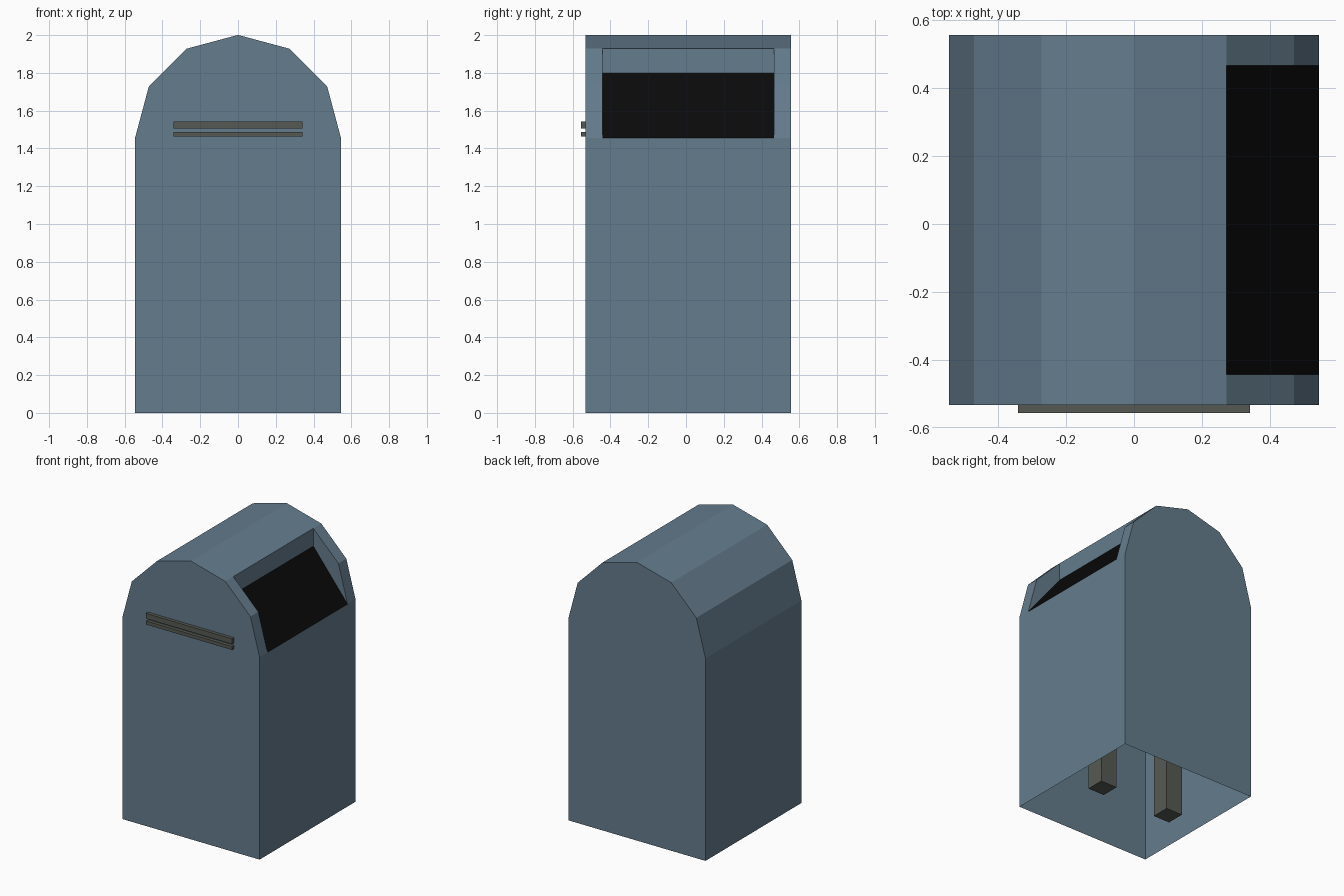
import bpy, bmesh, math

if "Cube" in bpy.data.objects:
    bpy.data.objects.remove(bpy.data.objects["Cube"])


def material(name, rgb):
    m = bpy.data.materials.new(name)
    m.diffuse_color = (*rgb, 1)
    m.use_nodes = True
    m.node_tree.nodes["Principled BSDF"].inputs["Base Color"].default_value = m.diffuse_color
    return m


BLUE = material("slate_blue", (0.130, 0.203, 0.268))
GREY = material("olive_grey", (0.094, 0.102, 0.086))
BLACK = material("black", (0.003, 0.003, 0.003))


def box(name, mat, lo, hi):
    """Box between two opposite corners."""
    bm = bmesh.new()
    bmesh.ops.create_cube(bm, size=1)
    for v in bm.verts:
        v.co = [a + (c + 0.5) * (b - a) for a, b, c in zip(lo, hi, v.co)]
    me = bpy.data.meshes.new(name)
    bm.to_mesh(me)
    bm.free()
    me.materials.append(mat)
    ob = bpy.data.objects.new(name, me)
    bpy.context.collection.objects.link(ob)
    return ob


# Body: thin shell with a six-sided arched roof, open at the bottom
R, SPRING = 0.545, 1.456
FRONT, BACK = -0.533, 0.557
STATIONS = [FRONT, -0.443, 0.467, BACK]
arch = [(R * math.cos(math.radians(a)), SPRING + R * math.sin(math.radians(a)))
        for a in range(0, 181, 30)]
profile = [(R, 0)] + arch + [(-R, 0)]

bm = bmesh.new()
rings = [[bm.verts.new((x, y, z)) for x, z in profile] for y in STATIONS]
for s in range(3):
    for i in range(len(profile) - 1):
        if s == 1 and i in (1, 2):      # hatch opening in the right roof
            continue
        bm.faces.new((rings[s][i], rings[s][i + 1],
                      rings[s + 1][i + 1], rings[s + 1][i]))
bm.faces.new(rings[0])
bm.faces.new(rings[3])

# Hatch recess: upright back wall, two cheeks and a sloping black chute
inner = [bm.verts.new((arch[2][0], y, 1.80)) for y in STATIONS[1:3]]
a, b = rings[1], rings[2]
bm.faces.new((a[3], b[3], inner[1], inner[0]))
bm.faces.new((a[1], a[2], a[3], inner[0]))
bm.faces.new((b[1], b[2], b[3], inner[1]))
chute = bm.faces.new((a[1], b[1], inner[1], inner[0]))
chute.material_index = 1
bmesh.ops.recalc_face_normals(bm, faces=bm.faces)
bmesh.ops.dissolve_limit(bm, angle_limit=0.01, verts=bm.verts, edges=bm.edges,
                         delimit={'MATERIAL'})
me = bpy.data.meshes.new("body")
bm.to_mesh(me)
bm.free()
me.materials.append(BLUE)
me.materials.append(BLACK)
bpy.context.collection.objects.link(bpy.data.objects.new("body", me))

# Letter slot: two bars across the front
for name, z0, z1 in (("slot_upper_bar", 1.505, 1.543), ("slot_lower_bar", 1.463, 1.488)):
    box(name, GREY, (-0.342, -0.557, z0), (0.342, FRONT, z1))

# Two square posts standing inside the shell
for side, x in (("left", -0.283), ("right", 0.283)):
    box(side + "_post", GREY, (x - 0.066, 0.012 - 0.066, 0), (x + 0.066, 0.012 + 0.066, 0.9))
